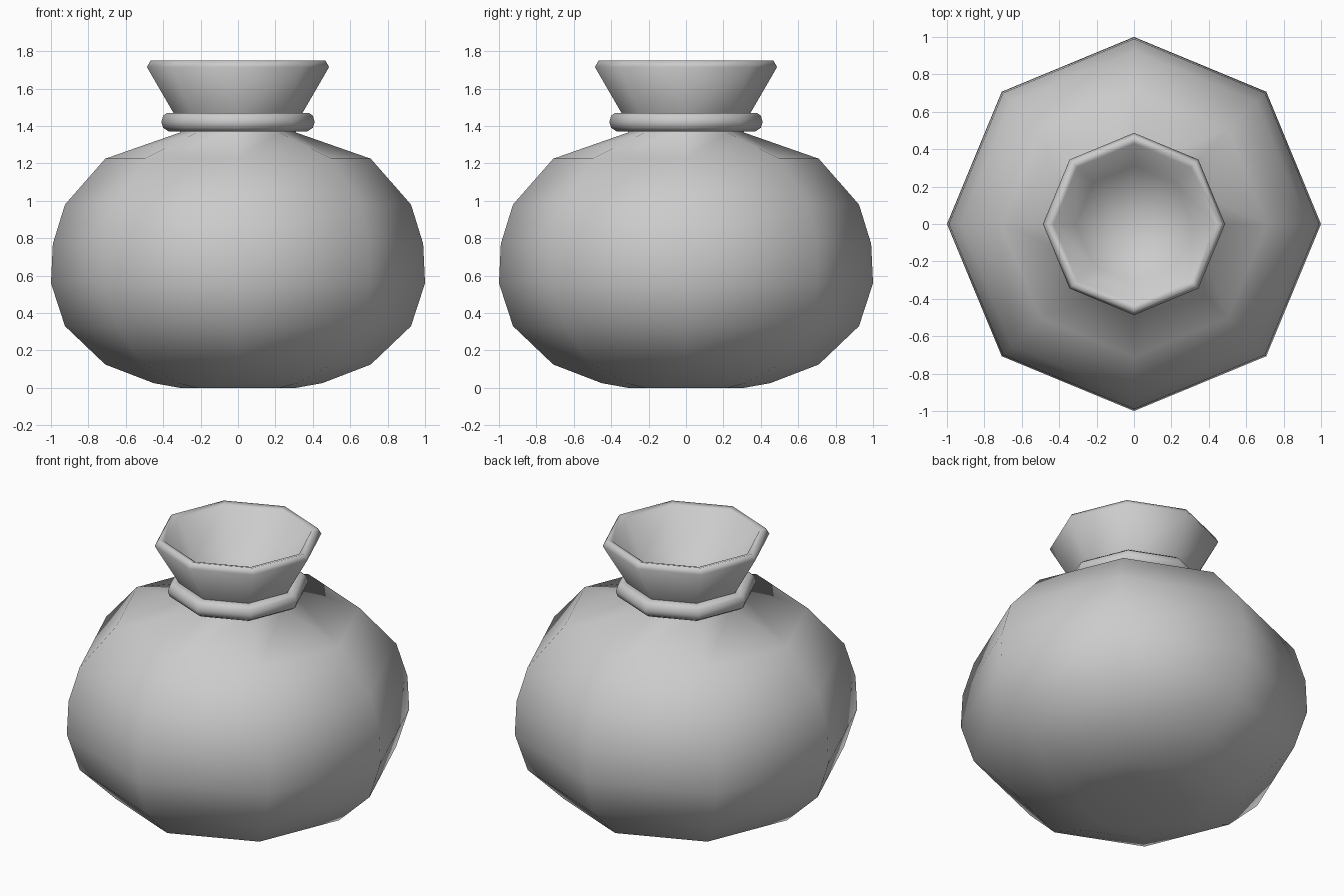
import bpy, bmesh
from math import cos, sin, pi

if "Cube" in bpy.data.objects:
    bpy.data.objects.remove(bpy.data.objects["Cube"])

SIDES = 8


def lathe(name, profile, closed=False):
    """Revolve (radius, z) points round the z axis; radius 0 becomes a pole."""
    bm = bmesh.new()
    rings = []
    for r, z in profile:
        if r == 0:
            rings.append([bm.verts.new((0, 0, z))] * SIDES)
        else:
            rings.append([bm.verts.new((r * cos(2 * pi * i / SIDES),
                                        r * sin(2 * pi * i / SIDES), z))
                          for i in range(SIDES)])
    pairs = list(zip(rings, rings[1:]))
    if closed:
        pairs.append((rings[-1], rings[0]))
    for a, b in pairs:
        for i in range(SIDES):
            j = (i + 1) % SIDES
            corners = list(dict.fromkeys((a[i], a[j], b[j], b[i])))
            bm.faces.new(corners)
    bmesh.ops.recalc_face_normals(bm, faces=bm.faces)
    for f in bm.faces:
        f.smooth = True
    mesh = bpy.data.meshes.new(name)
    bm.to_mesh(mesh)
    bm.free()
    obj = bpy.data.objects.new(name, mesh)
    bpy.context.collection.objects.link(obj)
    return obj


# Round sack body with flared, hollow neck
lathe("pouch_body", [
    (0, 0), (0.31, 0), (0.45, 0.025), (0.71, 0.125), (0.925, 0.33),
    (1.0, 0.56), (0.99, 0.77), (0.925, 0.98), (0.71, 1.225),
    (0.31, 1.365), (0.345, 1.47), (0.487, 1.715), (0.467, 1.75),
    (0.43, 1.74), (0.31, 1.51), (0, 1.43)])

# Cord tied round the neck
lathe("neck_cord", [
    (0.31, 1.37), (0.37, 1.37), (0.40, 1.39), (0.41, 1.42),
    (0.40, 1.455), (0.38, 1.47), (0.31, 1.47)], closed=True)
